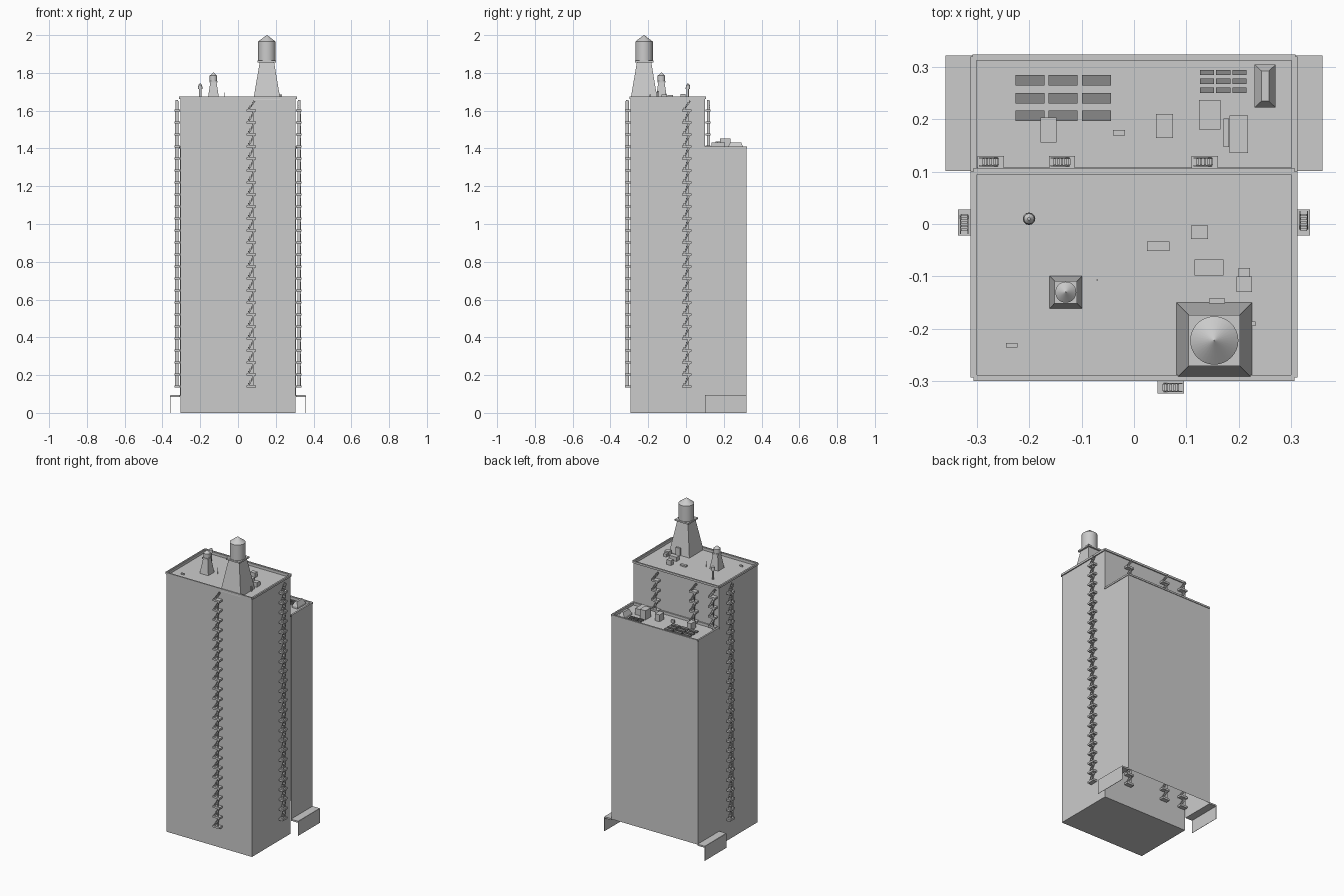
import bpy, bmesh, math
from mathutils import Matrix, Vector

old = bpy.data.objects.get("Cube")
if old:
    bpy.data.objects.remove(old, do_unlink=True)


def material(name, value):
    m = bpy.data.materials.new(name)
    m.use_nodes = True
    col = (value, value, value, 1)
    m.diffuse_color = col
    m.node_tree.nodes["Principled BSDF"].inputs["Base Color"].default_value = col
    return m


GREY = material("plain grey", 0.6)
DARK = material("dark grey", 0.25)


def finish(bm, name, mat=GREY, smooth=False):
    me = bpy.data.meshes.new(name)
    bm.to_mesh(me)
    bm.free()
    me.materials.append(mat)
    ob = bpy.data.objects.new(name, me)
    bpy.context.collection.objects.link(ob)
    if smooth:
        bpy.ops.object.select_all(action='DESELECT')
        ob.select_set(True)
        bpy.context.view_layer.objects.active = ob
        bpy.ops.object.shade_smooth_by_angle()
    return ob


def box(bm, x0, x1, y0, y1, z0, z1, taper=None):
    """Box from its limits; taper scales the top about the middle."""
    vs = bmesh.ops.create_cube(bm, size=1)["verts"]
    c = Vector((x0 + x1, y0 + y1, z0 + z1)) / 2
    for v in vs:
        top = v.co.z > 0
        v.co = Vector((v.co.x * (x1 - x0), v.co.y * (y1 - y0), v.co.z * (z1 - z0)))
        if top and taper:
            v.co.x *= taper[0]
            v.co.y *= taper[1]
        v.co += c
    return vs


def tube(bm, x, y, z0, z1, r0, r1, sides=24):
    bmesh.ops.create_cone(bm, cap_ends=True, segments=sides, radius1=r0, radius2=r1,
                          depth=z1 - z0, matrix=Matrix.Translation((x, y, (z0 + z1) / 2)))


def block(name, x, y0, y1, z0, z1, rim, sunk, open_dirs=()):
    """Building mass with a sunken roof inside a parapet."""
    bm = bmesh.new()
    box(bm, -x, x, y0, y1, z0, z1)
    bm.normal_update()
    gone = [f for f in bm.faces if any(f.normal.dot(Vector(d)) > 0.9 for d in open_dirs)]
    top = [f for f in bm.faces if f.normal.z > 0.9]
    bmesh.ops.inset_individual(bm, faces=top, thickness=rim)
    edges = bmesh.ops.extrude_discrete_faces(bm, faces=top)["faces"]
    for v in edges[0].verts:
        v.co.z -= sunk
    bmesh.ops.delete(bm, geom=gone, context='FACES')
    return finish(bm, name)


# Building masses; the rear one is open below, above a recessed ground floor
block("main_block", 0.305, -0.293, 0.10, 0, 1.673, 0.008, 0.017)
block("rear_block", 0.308, 0.10, 0.319, 0.09, 1.41, 0.011, 0.017, [(0, 0, -1), (0, -1, 0)])

# Cornices
bm = bmesh.new()
for s in (-1, 1):
    a, b = sorted((s * 0.305, s * 0.312))
    box(bm, a, b, -0.293, 0.10, 1.662, 1.675)
box(bm, -0.306, 0.306, -0.299, -0.293, 1.662, 1.675)
box(bm, -0.306, 0.306, 0.10, 0.107, 1.662, 1.675)
finish(bm, "main_cornice")
bm = bmesh.new()
for s in (-1, 1):
    a, b = sorted((s * 0.308, s * 0.312))
    box(bm, a, b, 0.10, 0.319, 1.40, 1.411)
box(bm, -0.308, 0.308, 0.319, 0.323, 1.40, 1.411)
finish(bm, "rear_cornice")

# Side canopies with hanging screens
bm = bmesh.new()
for s in (-1, 1):
    a, b = sorted((s * 0.308, s * 0.358))
    box(bm, a, b, 0.101, 0.321, 0.084, 0.094)
    a, b = sorted((s * 0.357, s * 0.359))
    box(bm, a, b, 0.101, 0.321, 0, 0.092)
finish(bm, "side_canopies")


# Fire escapes: landings joined by steep stairs
def fire_escape(name, x, y, turn):
    bm = bmesh.new()
    step, levels = 0.0635, 24
    for i in range(levels):
        z = 0.14 + i * step
        box(bm, -0.025, 0.025, -0.028, 0, z - 0.006, z + 0.006)
        rise = step if i < levels - 1 else 0.05
        for t in range(5):
            u = -0.016 + 0.007 * t
            h = z + 0.006 + rise * t / 5
            box(bm, u, u + 0.004, -0.023, -0.010, h, h + rise / 5)
        for out in (-0.025, -0.010):
            vs = box(bm, -0.018, -0.012, out, out + 0.002, z, z + rise)
            for v in vs:
                if v.co.z > z + rise / 2:
                    v.co.x += 0.034
    box(bm, 0.010, 0.013, -0.026, -0.023, 0.14, 1.60)
    bm.transform(Matrix.Translation((x, y, 0)) @ Matrix.Rotation(turn, 4, 'Z'))
    finish(bm, name)


fire_escape("front_fire_escape", 0.07, -0.295, 0)
fire_escape("left_fire_escape", 0.307, 0.003, math.pi / 2)
fire_escape("right_fire_escape", -0.307, 0.003, -math.pi / 2)
for n, px in enumerate((-0.273, -0.137, 0.135)):
    fire_escape(f"back_fire_escape_{n + 1}", px, 0.102, math.pi)


# Water towers: tapered stand, deck, tank, conical lid
def water_tower(name, x, y, half, z0, deck, eave, tip, radius):
    bm = bmesh.new()
    box(bm, x - half, x + half, y - half, y + half, z0, deck, (0.52, 0.52))
    d = radius * 1.06
    box(bm, x - d, x + d, y - d, y + d, deck - 0.004, deck + 0.006)
    finish(bm, name + "_stand")
    bm = bmesh.new()
    tube(bm, x, y, deck, eave, radius, radius, 32)
    tube(bm, x, y, eave, tip, radius, 0.001, 32)
    finish(bm, name + "_tank", smooth=True)


water_tower("large_tower", 0.153, -0.222, 0.072, 1.656, 1.86, 1.966, 2.0, 0.046)
water_tower("small_tower", -0.13, -0.13, 0.031, 1.656, 1.752, 1.785, 1.802, 0.020)

# Chimney with cowl, and a thin mast
bm = bmesh.new()
tube(bm, -0.20, 0.01, 1.656, 1.715, 0.007, 0.007, 12)
tube(bm, -0.20, 0.01, 1.715, 1.735, 0.012, 0.010, 12)
tube(bm, -0.20, 0.01, 1.735, 1.743, 0.010, 0.003, 12)
finish(bm, "chimney", smooth=True)
bm = bmesh.new()
tube(bm, -0.07, -0.107, 1.656, 1.695, 0.0015, 0.0015, 6)
finish(bm, "mast")

# Roof machinery: middle, size, height
upper = [(0.125, -0.016, 0.032, 0.026, 0.032), (0.143, -0.083, 0.055, 0.030, 0.028),
         (0.21, -0.115, 0.030, 0.030, 0.03), (0.21, -0.092, 0.022, 0.016, 0.02),
         (0.046, -0.042, 0.043, 0.018, 0.01), (-0.233, -0.231, 0.021, 0.008, 0.01),
         (0.158, -0.147, 0.03, 0.01, 0.05), (0.228, -0.19, 0.008, 0.008, 0.03)]
lower = [(0.058, 0.187, 0.033, 0.046, 0.045), (0.144, 0.208, 0.041, 0.056, 0.06),
         (0.20, 0.171, 0.035, 0.072, 0.04), (0.176, 0.174, 0.011, 0.054, 0.03),
         (-0.163, 0.179, 0.031, 0.048, 0.045), (-0.029, 0.174, 0.023, 0.010, 0.02)]
for name, z, items in (("upper_roof_units", 1.655, upper), ("lower_roof_units", 1.392, lower)):
    bm = bmesh.new()
    for x, y, w, d, h in items:
        box(bm, x - w / 2, x + w / 2, y - d / 2, y + d / 2, z, z + h)
    finish(bm, name)

# Hipped lantern
bm = bmesh.new()
box(bm, 0.23, 0.27, 0.222, 0.304, 1.392, 1.405)
box(bm, 0.23, 0.27, 0.222, 0.304, 1.405, 1.432, (0.35, 0.7))
finish(bm, "roof_lantern")


# Dark skylight grids
def skylights(name, x, y, dx, dy, w, d):
    bm = bmesh.new()
    for i in (-1, 0, 1):
        for j in (-1, 0, 1):
            cx, cy = x + i * dx, y + j * dy
            box(bm, cx - w / 2, cx + w / 2, cy - d / 2, cy + d / 2, 1.392, 1.401)
    finish(bm, name, DARK)


skylights("large_skylights", -0.135, 0.24, 0.0635, 0.034, 0.055, 0.02)
skylights("small_skylights", 0.17, 0.272, 0.031, 0.017, 0.027, 0.010)
